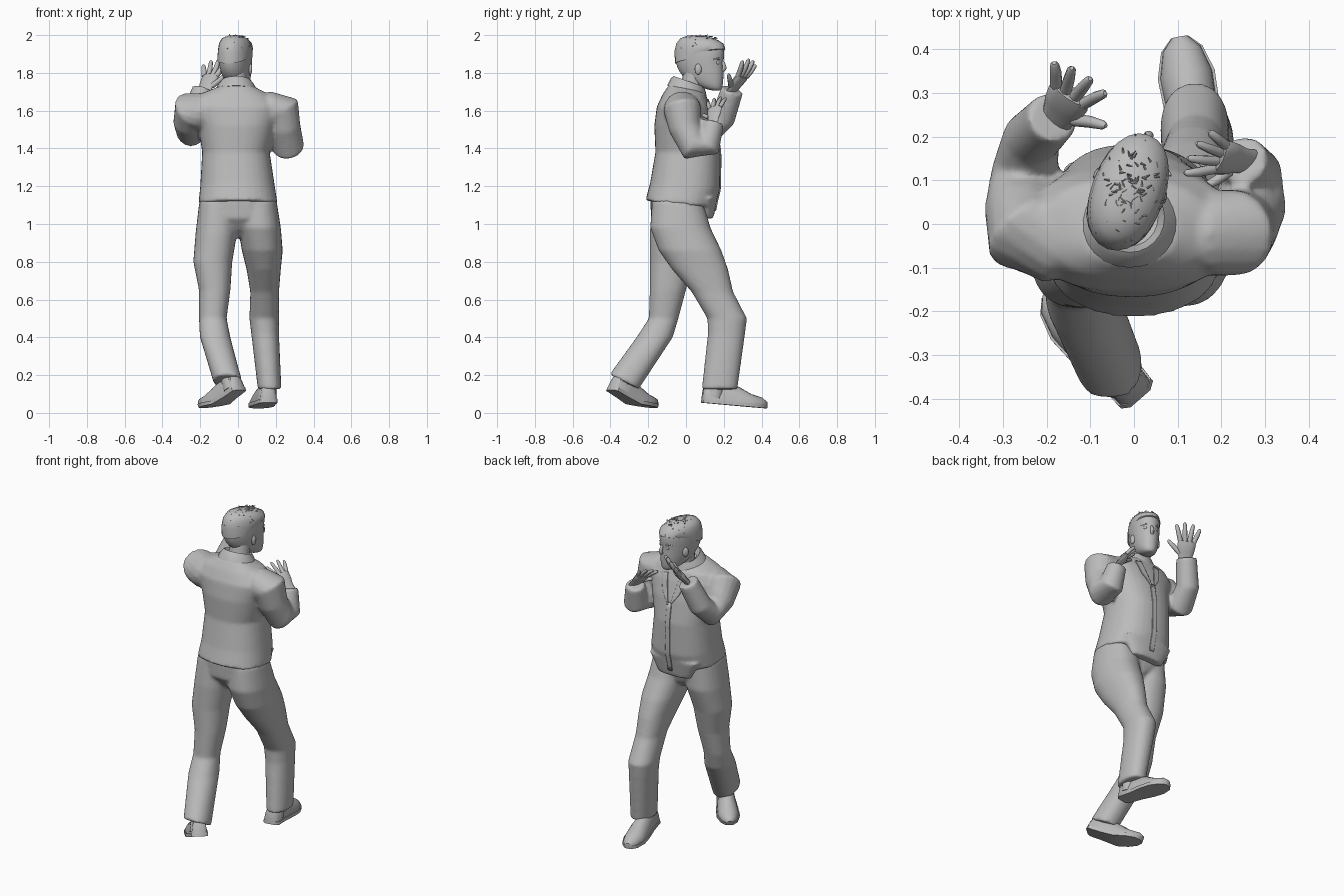
import bpy, bmesh, random
from math import sin, cos, pi, radians
from mathutils import Vector, Matrix

random.seed(4)
if "Cube" in bpy.data.objects:
    bpy.data.objects.remove(bpy.data.objects["Cube"])

grey = bpy.data.materials.new("plain grey")
grey.use_nodes = True
grey.diffuse_color = (0.5, 0.5, 0.5, 1)
grey.node_tree.nodes["Principled BSDF"].inputs["Base Color"].default_value = grey.diffuse_color


def finish(name, bm, matrix=None, subdivide=0, fuse=0):
    """Turn a bmesh into a smooth grey object; fuse melts its parts into one skin."""
    bmesh.ops.recalc_face_normals(bm, faces=bm.faces)
    if matrix:
        bm.transform(matrix)
    mesh = bpy.data.meshes.new(name)
    bm.to_mesh(mesh)
    bm.free()
    mesh.materials.append(grey)
    obj = bpy.data.objects.new(name, mesh)
    bpy.context.collection.objects.link(obj)
    if subdivide:
        smooth = obj.modifiers.new("Subdivision", "SUBSURF")
        smooth.levels = smooth.render_levels = subdivide
    bpy.ops.object.select_all(action="DESELECT")
    obj.select_set(True)
    bpy.context.view_layer.objects.active = obj
    bpy.ops.object.shade_smooth_by_angle(angle=radians(50))
    if fuse:
        remesh = obj.modifiers.new("Fuse", "REMESH")
        remesh.mode, remesh.voxel_size, remesh.use_smooth_shade = "VOXEL", fuse, True
        relax = obj.modifiers.new("Relax", "SMOOTH")
        relax.factor, relax.iterations = 0.5, 7
    return obj


def skin(bm, rings):
    """Bridge rings of points and cap both ends."""
    rows = [[bm.verts.new(p) for p in ring] for ring in rings]
    count = len(rows[0])
    for low, high in zip(rows, rows[1:]):
        for i in range(count):
            j = (i + 1) % count
            bm.faces.new((low[i], low[j], high[j], high[i]))
    bm.faces.new(rows[0])
    bm.faces.new(rows[-1])


def power(value, exponent):
    return abs(value) ** exponent * (1 if value > 0 else -1)


def add_loft(bm, sections, square=0.9, count=24):
    """Level sections: height, left, right, back, front and optional slope."""
    rings = []
    for z, x0, x1, y0, y1, *slope in sections:
        ring = []
        for i in range(count):
            a = 2 * pi * i / count
            x = (x0 + x1) / 2 + (x1 - x0) / 2 * power(cos(a), square)
            y = (y0 + y1) / 2 + (y1 - y0) / 2 * power(sin(a), square)
            tilt = slope[0] * (y - (y0 + y1) / 2) if slope else 0
            ring.append((x, y, z + tilt))
        rings.append(ring)
    skin(bm, rings)


def loft(name, sections, square=0.9, **options):
    bm = bmesh.new()
    add_loft(bm, sections, square)
    return finish(name, bm, **options)


def add_tube(bm, path, count=16, side=(1, 0, 0), flat=1):
    """Round tube through (x, y, z, radius) points, optionally flattened."""
    points = [Vector(p[:3]) for p in path]
    u = Vector(side)
    rings = []
    for i, point in enumerate(points):
        tangent = (points[min(i + 1, len(points) - 1)] - points[max(i - 1, 0)]).normalized()
        u = (u - tangent * u.dot(tangent)).normalized()
        v = tangent.cross(u)
        r = path[i][3]
        rings.append([point + u * r * cos(2 * pi * k / count) + v * r * flat * sin(2 * pi * k / count)
                      for k in range(count)])
    skin(bm, rings)


def tube(name, path, **options):
    bm = bmesh.new()
    add_tube(bm, path)
    return finish(name, bm, **options)


# Trousers: seat, forward leg and trailing leg fused together
bm = bmesh.new()
add_loft(bm, [
    (0.93, -0.03, 0.03, -0.09, 0.04), (0.97, -0.06, 0.06, -0.14, 0.08),
    (1.03, -0.17, 0.17, -0.185, 0.1), (1.14, -0.195, 0.195, -0.19, 0.1)], 0.75)
add_loft(bm, [
    (1.12, 0, 0.205, -0.18, 0.09), (0.98, 0, 0.227, -0.19, 0.13),
    (0.86, 0.02, 0.237, -0.145, 0.188), (0.76, 0.045, 0.227, -0.075, 0.223),
    (0.64, 0.065, 0.217, 0.03, 0.25), (0.5, 0.06, 0.217, 0.113, 0.323),
    (0.42, 0.07, 0.217, 0.116, 0.313), (0.125, 0.105, 0.23, 0.083, 0.272)])
add_loft(bm, [
    (1.12, -0.205, 0, -0.18, 0.09), (0.95, -0.225, -0.005, -0.192, 0.09),
    (0.8, -0.237, -0.03, -0.192, 0.04), (0.65, -0.207, -0.04, -0.192, 0),
    (0.5, -0.207, -0.06, -0.197, -0.04), (0.4, -0.202, -0.04, -0.262, -0.07),
    (0.165, -0.13, 0.022, -0.405, -0.25, -0.5)])
finish("trousers", bm, fuse=0.01)


# Shoes, built along local y with the heel at the origin; bend lifts the toe
def shoe(name, heel, yaw, pitch, length, bend):
    place = (Matrix.Translation(heel) @ Matrix.Rotation(radians(yaw), 4, "Z")
             @ Matrix.Rotation(radians(pitch), 4, "X"))
    outline = [(0, 0.03), (0.04, 0.048), (0.3, 0.052), (0.55, 0.064),
               (0.75, 0.066), (0.92, 0.048), (1, 0.02)]
    heights = [0.08, 0.11, 0.12, 0.1, 0.068, 0.055, 0.035]
    lifts = [bend * max(0, t - 0.55) for t, _ in outline]
    rings = []
    for (t, w), h, up in zip(outline, heights, lifts):
        rings.append([(w * 0.92 * cos(pi * k / 10), t * length, up + 0.015 + (h - 0.015) * sin(pi * k / 10))
                      for k in range(11)])
    bm = bmesh.new()
    skin(bm, rings)
    finish(name + "_upper", bm, place)
    bm = bmesh.new()
    skin(bm, [[(w * s, t * length, up + z) for s, z in ((-1, 0), (1, 0), (1, 0.02), (-1, 0.02))]
              for (t, w), up in zip(outline, lifts)])
    finish(name + "_sole", bm, place)


shoe("left_shoe", (0.165, 0.085, 0.054), 10, -5, 0.348, 0)
shoe("right_shoe", (0.015, -0.4, 0.122), 41, -25, 0.325, 0.1)
tube("left_ankle", [(0.16, 0.15, 0.08, 0.045), (0.16, 0.17, 0.2, 0.045)])
tube("right_ankle", [(-0.03, -0.36, 0.12, 0.045), (-0.06, -0.3, 0.24, 0.045)])

# Jacket: body, dipped front hem and both sleeves fused together
bm = bmesh.new()
add_loft(bm, [
    (1.105, -0.21, 0.21, -0.215, 0.15, -0.1),
    (1.2, -0.2, 0.195, -0.19, 0.18, -0.1), (1.38, -0.19, 0.168, -0.162, 0.182),
    (1.52, -0.21, 0.2, -0.168, 0.16), (1.62, -0.25, 0.23, -0.155, 0.13),
    (1.685, -0.21, 0.17, -0.125, 0.105), (1.72, -0.11, 0.095, -0.09, 0.085, -0.2)], 0.85, 32)
add_loft(bm, [(1.03, -0.11, 0.11, 0.075, 0.145), (1.14, -0.17, 0.17, 0.05, 0.168)])
sleeves = [
    [(0.13, -0.02, 1.59, 0.09), (0.19, -0.02, 1.605, 0.1), (0.23, -0.02, 1.61, 0.1),
     (0.245, -0.005, 1.51, 0.087), (0.265, 0.045, 1.41, 0.086),
     (0.268, 0.115, 1.415, 0.073), (0.25, 0.147, 1.54, 0.056)],
    [(-0.13, -0.03, 1.58, 0.09), (-0.2, -0.03, 1.595, 0.104), (-0.245, -0.02, 1.605, 0.104),
     (-0.255, 0.035, 1.54, 0.088), (-0.25, 0.12, 1.485, 0.077),
     (-0.235, 0.195, 1.56, 0.067), (-0.185, 0.245, 1.71, 0.06)]]
for path in sleeves:
    add_tube(bm, path)
jacket = finish("jacket", bm, fuse=0.01)
loft("jacket_collar", [
    (1.69, -0.13, 0.11, -0.1, 0.115, -0.4), (1.735, -0.105, 0.085, -0.08, 0.105, -0.4),
    (1.755, -0.09, 0.07, -0.065, 0.095, -0.35), (1.72, -0.07, 0.055, -0.05, 0.08, -0.3)], 1)


# Hands: flattened palm, four fanned fingers and a thumb
def hand(name, wrist, along, across, size):
    wrist, along = Vector(wrist), Vector(along).normalized()
    across = Vector(across)
    across = (across - along * across.dot(along)).normalized()
    palm_side = across.cross(along).normalized()
    bm = bmesh.new()
    palm = [(-0.3, 0.2), (0, 0.2), (0.2, 0.25), (0.4, 0.27), (0.5, 0.24)]
    add_tube(bm, [(*(wrist + along * t * size), r * size) for t, r in palm], 12, across, 0.42)
    fingers = [(k * 0.13 - 0.2, 0.47, k * 0.23 - 0.35, f) for k, f in enumerate((0.42, 0.52, 0.55, 0.5))]
    fingers.append((0.18, 0.12, 0.85, 0.5))
    for offset, start, lean, reach in fingers:
        root = wrist + (along * start + across * offset) * size
        aim = along * cos(lean) + across * sin(lean)
        path = []
        for t, r in ((0, 0.075), (0.5, 0.07), (0.9, 0.055), (1, 0.025)):
            point = root + (aim * t + palm_side * 0.15 * t * t) * reach * size
            path.append((*point, r * size))
        add_tube(bm, path, 8, across)
    finish(name, bm)


hand("left_hand", (0.245, 0.145, 1.555), (-0.65, 0.1, 0.75), (-0.5, -0.65, 0), 0.16)
hand("right_hand", (-0.175, 0.245, 1.71), (0.33, 0.58, 0.8), (0.8, -0.6, 0), 0.195)

# Head in its own frame: y runs forward from the middle of the skull
turn = Matrix.Translation((-0.012, 0.077, 0)) @ Matrix.Rotation(radians(-20), 4, "Z")
tube("neck", [(-0.01, 0.02, 1.64, 0.065), (-0.015, 0.03, 1.72, 0.06), (-0.015, 0.05, 1.81, 0.06)])
loft("head", [
    (1.705, -0.022, 0.022, 0.07, 0.11), (1.72, -0.045, 0.045, 0.01, 0.122),
    (1.76, -0.064, 0.064, -0.08, 0.126), (1.81, -0.074, 0.074, -0.123, 0.128),
    (1.855, -0.08, 0.08, -0.137, 0.124), (1.91, -0.083, 0.083, -0.142, 0.134),
    (1.95, -0.079, 0.079, -0.132, 0.122), (1.98, -0.064, 0.064, -0.11, 0.08),
    (1.998, -0.03, 0.03, -0.07, 0.02)], 0.95, subdivide=1, matrix=turn)
loft("hair_cap", [
    (1.875, -0.08, 0.08, -0.139, 0.06, 0.25), (1.92, -0.084, 0.084, -0.143, 0.135, 0.05),
    (1.955, -0.079, 0.079, -0.133, 0.125), (1.983, -0.063, 0.063, -0.11, 0.075),
    (1.998, -0.025, 0.025, -0.07, 0.01)], 0.95, matrix=turn)

# Small hair tufts lying on the crown
bm = bmesh.new()
for _ in range(130):
    a, h = random.uniform(0, 2 * pi), random.uniform(0.15, 1)
    root = Vector((0.084 * h * cos(a), 0.136 * h * sin(a) - 0.008, 1.92 + 0.076 * (1 - h ** 4.5)))
    sweep = Vector((random.uniform(-1, 1), random.uniform(-0.2, 1.4), 0.1)).normalized()
    add_tube(bm, [(*root, 0.003), (*(root + sweep * 0.013), 0.001)], 4, (0, 0, 1))
finish("hair_tufts", bm, turn)

# Face
bm = bmesh.new()
add_tube(bm, [(0, 0.118, 1.87, 0.007), (0, 0.132, 1.845, 0.01), (0, 0.138, 1.822, 0.013), (0, 0.122, 1.81, 0.01)], 10)
finish("nose", bm, turn, 1)
for label, z, r in (("upper_lip", 1.788, 0.006), ("lower_lip", 1.777, 0.007)):
    bm = bmesh.new()
    add_tube(bm, [(-0.024, 0.114, z, 0.002), (0, 0.125, z, r), (0.024, 0.114, z, 0.002)], 8, (0, 0, 1))
    finish(label, bm, turn, 1)
for label, s in (("left", 1), ("right", -1)):
    bm = bmesh.new()
    add_tube(bm, [(s * 0.014, 0.12, 1.872, 0.004), (s * 0.034, 0.115, 1.877, 0.005), (s * 0.055, 0.092, 1.872, 0.003)], 8)
    finish(label + "_eyebrow", bm, turn)
    bm = bmesh.new()
    bmesh.ops.create_uvsphere(bm, u_segments=12, v_segments=8, radius=0.012)
    finish(label + "_eye", bm, turn @ Matrix.Translation((s * 0.032, 0.107, 1.855)))
    bm = bmesh.new()
    bmesh.ops.create_uvsphere(bm, u_segments=14, v_segments=10, radius=0.029)
    ear_shape = Matrix.Rotation(s * 0.35, 4, "Z") @ Matrix.Diagonal((0.35, 0.65, 1, 1))
    finish(label + "_ear", bm, turn @ Matrix.Translation((s * 0.077, 0.015, 1.82)) @ ear_shape)


# Thin cloth panels laid over the jacket front
def panel(name, corners):
    bm = bmesh.new()
    bm.faces.new([bm.verts.new((x, 0.35, z)) for x, z in corners])
    bmesh.ops.subdivide_edges(bm, edges=bm.edges, cuts=11, use_grid_fill=True)
    obj = finish(name, bm)
    wrap = obj.modifiers.new("Lay on cloth", "SHRINKWRAP")
    wrap.target, wrap.wrap_method = jacket, "PROJECT"
    wrap.use_project_y, wrap.use_negative_direction, wrap.use_positive_direction = True, True, False
    wrap.offset = 0.003
    layer = obj.modifiers.new("Thickness", "SOLIDIFY")
    layer.thickness, layer.offset = 0.006, 0


panel("front_placket", [(-0.015, 1.07), (0.015, 1.07), (0.015, 1.5), (-0.015, 1.5)])
for label, s in (("left", 1), ("right", -1)):
    panel(label + "_lapel", [(s * 0.005, 1.48), (s * 0.06, 1.56), (s * 0.085, 1.65), (s * 0.045, 1.66)])
